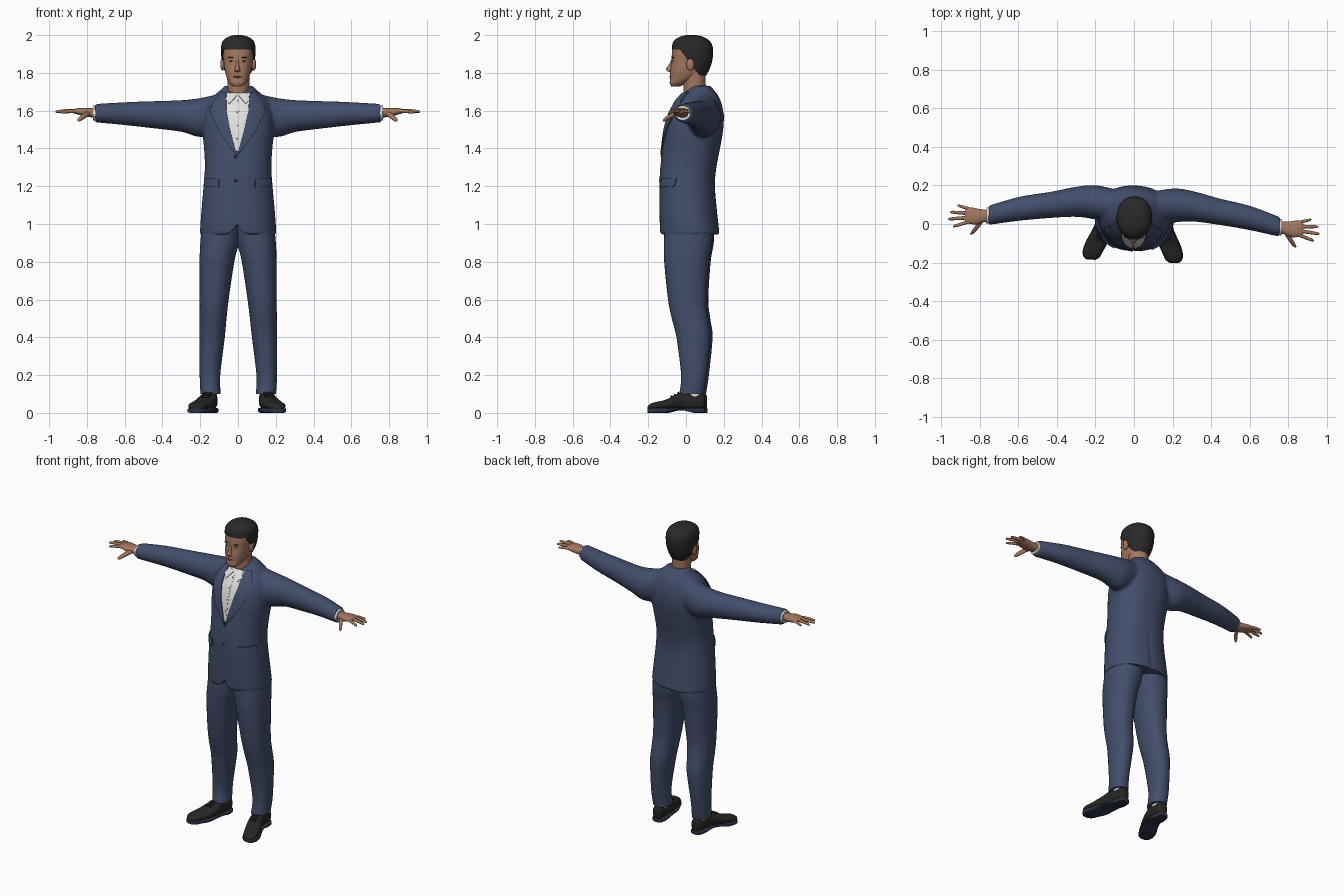
import bpy
import bmesh
import math
from mathutils import Matrix, Vector
from mathutils.bvhtree import BVHTree

if "Cube" in bpy.data.objects:
    bpy.data.objects.remove(bpy.data.objects["Cube"], do_unlink=True)


def material(name, r, g, b):
    m = bpy.data.materials.new(name)
    m.use_nodes = True
    m.diffuse_color = (r, g, b, 1)
    m.node_tree.nodes["Principled BSDF"].inputs["Base Color"].default_value = (r, g, b, 1)
    return m


SUIT = material("suit blue", 0.055, 0.075, 0.145)
NAVY = material("dark navy", 0.025, 0.033, 0.065)
SHIRT = material("shirt white", 0.75, 0.75, 0.73)
SKIN = material("skin", 0.37, 0.185, 0.115)
HAIR = material("hair black", 0.022, 0.022, 0.022)
SHOE = material("shoe black", 0.02, 0.019, 0.018)
LIPS = material("lips", 0.25, 0.1, 0.075)
EYE = material("eye white", 0.5, 0.47, 0.44)
parts = []


def make(name, bm, mat, mirror=False):
    bmesh.ops.recalc_face_normals(bm, faces=bm.faces[:])
    mesh = bpy.data.meshes.new(name)
    bm.to_mesh(mesh)
    bm.free()
    mesh.materials.append(mat)
    obj = bpy.data.objects.new(name, mesh)
    bpy.context.collection.objects.link(obj)
    if mirror:
        obj.modifiers.new("mirror", "MIRROR").use_mirror_merge = False
    parts.append(obj)
    return obj


def bake(obj):
    graph = bpy.context.evaluated_depsgraph_get()
    mesh = bpy.data.meshes.new_from_object(obj.evaluated_get(graph))
    obj.modifiers.clear()
    obj.data = mesh


def spline(rows, steps):
    out, last = [], len(rows) - 1
    for i in range(last):
        four = (rows[max(i - 1, 0)], rows[i], rows[i + 1], rows[min(i + 2, last)])
        for s in range(steps):
            t = s / steps
            out.append([b + t / 2 * (c - a + t * (2 * a - 5 * b + 4 * c - d + t * (3 * b - 3 * c + d - a)))
                        for a, b, c, d in zip(*four)])
    return out + [rows[-1]]


# Rows are (position along axis, low, high, low, high) of each cross-section
def add_loft(bm, rows, axis="Z", power=2.0, sides=32, steps=5, tilt=0.0):
    rings = []
    for t, a, b, c, d in spline(rows, steps):
        ring = []
        for k in range(sides):
            ang = 2 * math.pi * k / sides
            cu, sv = math.cos(ang), math.sin(ang)
            u = (a + b) / 2 + (b - a) / 2 * math.copysign(abs(cu) ** (2 / power), cu)
            v = (c + d) / 2 + (d - c) / 2 * math.copysign(abs(sv) ** (2 / power), sv)
            lean = tilt * (v - (c + d) / 2)
            co = {"X": (t, u, v), "Y": (u, t, v), "Z": (u, v, t + lean)}[axis]
            ring.append(bm.verts.new(co))
        rings.append(ring)
    for low, high in zip(rings, rings[1:]):
        for k in range(sides):
            n = (k + 1) % sides
            bm.faces.new((low[k], low[n], high[n], high[k]))
    bm.faces.new(rings[0])
    bm.faces.new(rings[-1])


def loft(name, mat, rows, mirror=False, **kw):
    bm = bmesh.new()
    add_loft(bm, rows, **kw)
    return make(name, bm, mat, mirror)


def sym(rows):
    return [(z, -w, w, a, b) for z, w, a, b in rows]


def ellipsoid(name, mat, loc, size, mirror=False):
    bm = bmesh.new()
    bmesh.ops.create_uvsphere(bm, u_segments=20, v_segments=12, radius=1,
                              matrix=Matrix.Translation(loc) @ Matrix.Diagonal(size).to_4x4())
    return make(name, bm, mat, mirror)


# Jacket: torso and sleeves fused into one smooth skin
bm = bmesh.new()
add_loft(bm, sym([(0.945, 0.203, -0.137, 0.178), (1.05, 0.196, -0.14, 0.166), (1.2, 0.183, -0.141, 0.153),
                  (1.3, 0.176, -0.136, 0.161), (1.4, 0.181, -0.124, 0.18), (1.5, 0.19, -0.111, 0.197),
                  (1.58, 0.185, -0.09, 0.199), (1.64, 0.165, -0.058, 0.187), (1.68, 0.13, -0.025, 0.17),
                  (1.712, 0.093, 0.01, 0.145), (1.732, 0.075, 0.03, 0.13)]), power=2.25, sides=48)
sleeve = [(0.08, 0.0, 0.17, 1.49, 1.695), (0.2, 0.015, 0.193, 1.46, 1.668), (0.3, 0.025, 0.183, 1.487, 1.656),
          (0.44, 0.013, 0.15, 1.505, 1.651), (0.6, -0.008, 0.118, 1.523, 1.645), (0.757, -0.036, 0.066, 1.538, 1.636)]
for side in (1, -1):
    add_loft(bm, [(x * side, *rest) for x, *rest in sleeve], axis="X")
jacket = make("jacket", bm, SUIT)
remesh = jacket.modifiers.new("fuse", "REMESH")
remesh.mode, remesh.voxel_size = "VOXEL", 0.009
soften = jacket.modifiers.new("soften", "SMOOTH")
soften.factor, soften.iterations = 0.5, 6
bake(jacket)
for v in jacket.data.vertices:
    x, y, z = v.co
    crease = 0.005 * math.exp(-(x / 0.008) ** 2)
    if y < 0 and z < 1.37:
        v.co.y += crease
        if abs(x) < 0.05:  # rounded cutaway at the front hem
            v.co.z = max(z, 0.95 + 0.055 * (1 - abs(x) / 0.05) ** 2)
    elif y > 0 and z < 1.2:
        v.co.y -= crease

# Neck and shirt collar
loft("neck", SKIN, sym([(1.62, 0.062, -0.015, 0.11), (1.7, 0.058, -0.013, 0.104), (1.82, 0.06, -0.02, 0.105)]))
collar = loft("shirt_collar", SHIRT, sym([(1.62, 0.075, -0.033, 0.128), (1.67, 0.069, -0.027, 0.12),
                                          (1.706, 0.064, -0.02, 0.113)]), tilt=0.4)

bm = bmesh.new()
bm.from_mesh(jacket.data)
bm.from_mesh(collar.data)
tree = BVHTree.FromBMesh(bm)
bm.free()


def on_front(x, z, lift):
    loc, normal, *_ = tree.ray_cast(Vector((x, -1, z)), Vector((0, 1, 0)))
    if loc is None:
        loc, normal, *_ = tree.find_nearest(Vector((x, -0.05, z)))
    return loc + normal * lift


# Thin cloth panel laid onto the front of the body
def panel(name, mat, outline, lift, thick, mirror=True):
    bm = bmesh.new()
    face = bm.faces.new([bm.verts.new((x, 0, z)) for x, z in outline])
    bmesh.ops.triangulate(bm, faces=[face])
    for axis in (0, 2):
        for i in range(-14, 120):
            point, normal = Vector(), Vector()
            point[axis], normal[axis] = i * 0.015 + 0.003, 1
            bmesh.ops.bisect_plane(bm, geom=bm.verts[:] + bm.edges[:] + bm.faces[:],
                                   plane_co=point, plane_no=normal)
    for v in bm.verts:
        v.co = on_front(v.co.x, v.co.z, lift)
    obj = make(name, bm, mat)
    solid = obj.modifiers.new("thickness", "SOLIDIFY")
    solid.thickness, solid.offset = thick, 0
    bake(obj)
    if mirror:
        obj.modifiers.new("mirror", "MIRROR").use_mirror_merge = False


inner = [(0.06, 1.69), (0.058, 1.6), (0.037, 1.5), (0.006, 1.385)]
panel("shirt_front", SHIRT, inner + [(-x, z) for x, z in reversed(inner)], 0.002, 0.004, False)
panel("shirt_placket", SHIRT, [(-0.01, 1.665), (0.01, 1.665), (0.01, 1.42), (-0.01, 1.42)], 0.004, 0.003, False)
panel("lapel", SUIT, inner + [(0.004, 1.362), (0.09, 1.48), (0.148, 1.605), (0.112, 1.628),
                              (0.124, 1.645), (0.088, 1.695)], 0.005, 0.008)
panel("collar_wing", SHIRT, [(0.004, 1.676), (0.05, 1.69), (0.062, 1.655), (0.043, 1.632)], 0.006, 0.006)
panel("pocket_flap", SUIT, [(0.095, 1.238), (0.172, 1.245), (0.172, 1.2), (0.095, 1.194)], 0.003, 0.008)
for z in (1.355, 1.23):
    ellipsoid("jacket_button", NAVY, on_front(-0.008, z, 0.002), (0.008, 0.004, 0.008))
for z in (1.45, 1.52, 1.59, 1.65):
    ellipsoid("shirt_button", EYE, on_front(0, z, 0.005), (0.004, 0.003, 0.004))

# Trousers, socks and shoes
loft("trouser_leg", SUIT, [(0.1, 0.093, 0.2, -0.03, 0.1), (0.2, 0.096, 0.205, -0.02, 0.115),
                           (0.4, 0.072, 0.206, -0.045, 0.135), (0.5, 0.062, 0.205, -0.07, 0.123),
                           (0.6, 0.05, 0.204, -0.09, 0.113), (0.8, 0.02, 0.204, -0.111, 0.126),
                           (0.9, -0.005, 0.2, -0.113, 0.143), (1.0, -0.02, 0.19, -0.11, 0.145)], True, power=2.2)
loft("sock", SHIRT, [(0.06, 0.112, 0.184, 0.0, 0.088), (0.14, 0.112, 0.184, 0.0, 0.09)], True)
shoe = [(0.106, 0.128, 0.163, 0.03, 0.09), (0.095, 0.115, 0.178, 0.015, 0.1), (0.05, 0.11, 0.187, 0.015, 0.113),
        (0.0, 0.11, 0.196, 0.015, 0.117), (-0.05, 0.117, 0.217, 0.015, 0.095), (-0.1, 0.135, 0.242, 0.015, 0.07),
        (-0.15, 0.16, 0.257, 0.015, 0.058), (-0.18, 0.176, 0.251, 0.015, 0.048), (-0.194, 0.197, 0.234, 0.018, 0.034)]
loft("shoe_upper", SHOE, shoe, True, axis="Y", power=2.3)
loft("shoe_sole", NAVY, [(y, a - 0.004, b + 0.004, 0.012 if -0.06 < y < 0.04 else 0.0, 0.026)
                         for y, a, b, c, d in shoe], True, axis="Y", power=5)
for i in range(3):
    ellipsoid("shoe_lace", SHOE, (0.158 + 0.006 * i, -0.035 - 0.018 * i, 0.105 - 0.009 * i),
              (0.026, 0.005, 0.006), True)

# Cuffs and hands
loft("shirt_cuff", SHIRT, [(0.735, -0.03, 0.06, 1.545, 1.63), (0.768, -0.028, 0.055, 1.549, 1.626)], True, axis="X")
loft("palm", SKIN, [(0.74, -0.018, 0.044, 1.563, 1.614), (0.78, -0.022, 0.043, 1.565, 1.613),
                    (0.815, -0.035, 0.047, 1.57, 1.614), (0.85, -0.034, 0.052, 1.58, 1.613),
                    (0.878, -0.027, 0.045, 1.588, 1.607)], True, axis="X", power=2.4)


def finger(name, base, tip, radius, axis="X"):
    rows = []
    for t, size in ((0, 1), (0.4, 1), (0.8, 0.85), (0.95, 0.65), (1, 0.25)):
        p = Vector(base).lerp(Vector(tip), t)
        p.z += 0.012 * t * (1 - t)
        r = radius * size
        along, u = (p.x, p.y) if axis == "X" else (p.y, p.x)
        rows.append((along, u - r, u + r, p.z - r, p.z + r))
    loft(name, SKIN, rows, True, axis=axis, sides=14, steps=3)


finger("little_finger", (0.845, 0.04, 1.595), (0.92, 0.06, 1.59), 0.0085)
finger("ring_finger", (0.85, 0.021, 1.598), (0.957, 0.024, 1.592), 0.0095)
finger("middle_finger", (0.85, 0.0, 1.599), (0.966, -0.013, 1.594), 0.0095)
finger("index_finger", (0.85, -0.02, 1.597), (0.938, -0.05, 1.59), 0.0095)
finger("thumb", (0.79, -0.012, 1.587), (0.842, -0.088, 1.548), 0.0135, "Y")

# Head and face
loft("head", SKIN, sym([(1.728, 0.024, -0.078, -0.03), (1.745, 0.043, -0.086, 0.0), (1.77, 0.057, -0.084, 0.05),
                        (1.8, 0.067, -0.084, 0.085), (1.83, 0.073, -0.08, 0.1), (1.86, 0.077, -0.076, 0.115),
                        (1.9, 0.081, -0.075, 0.125), (1.94, 0.078, -0.068, 0.12), (1.97, 0.064, -0.045, 0.1),
                        (1.985, 0.04, -0.01, 0.06)]), power=2.3, sides=40)
loft("nose", SKIN, sym([(1.868, 0.007, -0.078, -0.06), (1.84, 0.009, -0.093, -0.06), (1.82, 0.014, -0.106, -0.06),
                        (1.81, 0.016, -0.1, -0.06), (1.804, 0.011, -0.09, -0.06)]), sides=20)
ellipsoid("ear", SKIN, (0.083, 0.026, 1.845), (0.012, 0.021, 0.033), True)
ellipsoid("eye", EYE, (0.032, -0.066, 1.862), (0.013, 0.008, 0.0055), True)
ellipsoid("iris", HAIR, (0.032, -0.0715, 1.862), (0.005, 0.004, 0.005), True)
ellipsoid("eyebrow", HAIR, (0.033, -0.067, 1.881), (0.019, 0.008, 0.0035), True)
ellipsoid("mouth", LIPS, (0, -0.079, 1.779), (0.023, 0.009, 0.006))

# Hair: a cap cut along the forehead and the temples
hair = loft("hair", HAIR, sym([(1.785, 0.064, -0.05, 0.106), (1.82, 0.079, -0.065, 0.125), (1.86, 0.087, -0.07, 0.138),
                               (1.9, 0.091, -0.074, 0.143), (1.94, 0.091, -0.074, 0.141), (1.97, 0.081, -0.064, 0.124),
                               (1.99, 0.055, -0.035, 0.093), (2.0, 0.02, 0.0, 0.055)]), power=2.2, sides=40)
bm = bmesh.new()
bm.from_mesh(hair.data)
brow, slope = Vector((0, -0.03, 1.925)), Vector((0, 1, 0.75))
for normal in (Vector((0, 0, 1)), slope):
    bmesh.ops.bisect_plane(bm, geom=bm.verts[:] + bm.edges[:] + bm.faces[:], plane_co=brow, plane_no=normal)
bare = []
for f in bm.faces:
    offset = f.calc_center_median() - brow
    if offset.z < 0 and (offset.dot(slope) < 0 or len(f.verts) > 8):
        bare.append(f)
bmesh.ops.delete(bm, geom=bare, context="FACES")
bm.to_mesh(hair.data)
bm.free()
solid = hair.modifiers.new("thickness", "SOLIDIFY")
solid.thickness, solid.offset = 0.014, -1
bake(hair)

# Smooth shading and a slight turn of the whole figure
bpy.ops.object.select_all(action="DESELECT")
for obj in parts:
    obj.rotation_euler.z = -0.04
    obj.select_set(True)
bpy.context.view_layer.objects.active = jacket
bpy.ops.object.shade_smooth_by_angle(angle=math.radians(42))
